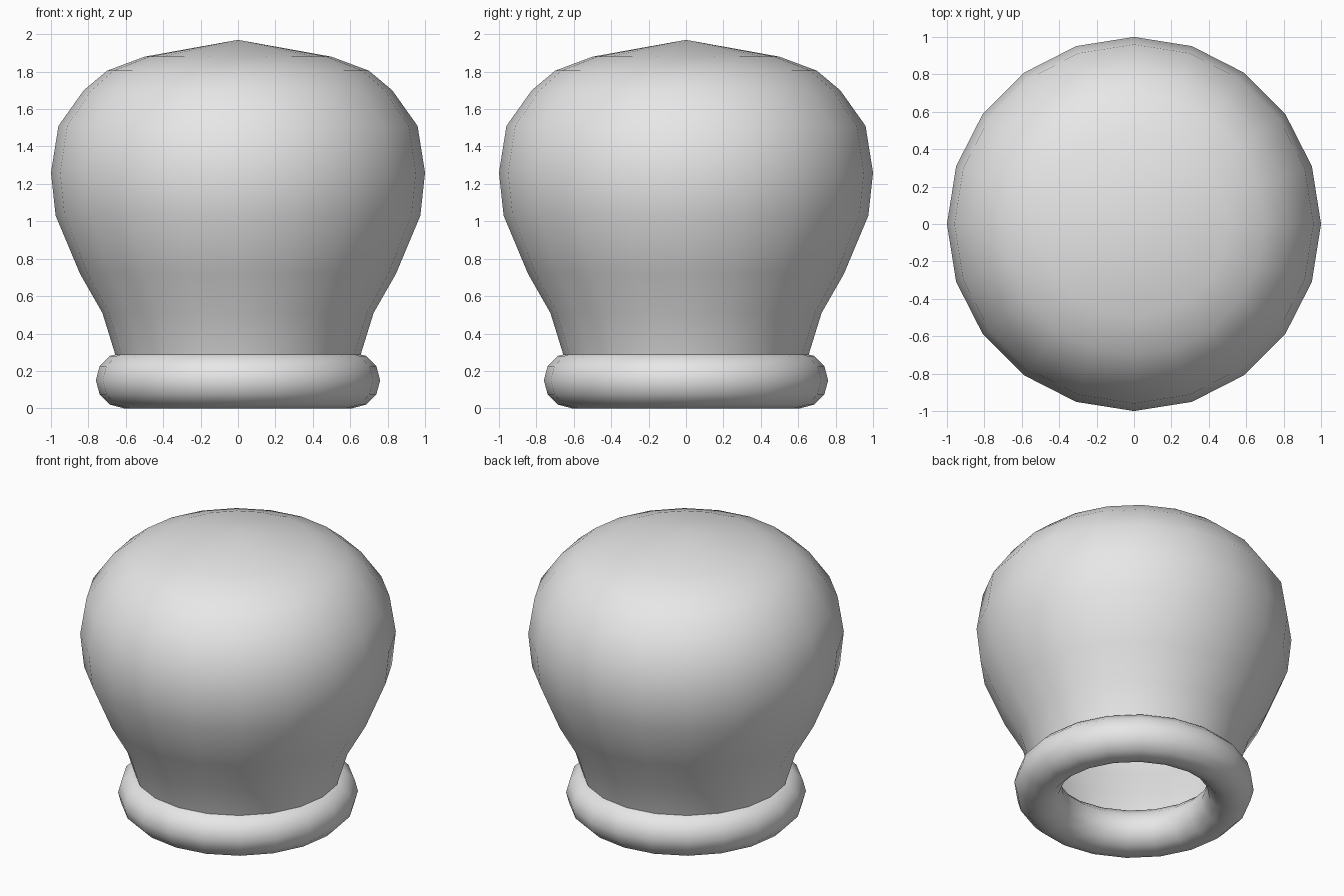
import bpy
import bmesh
from math import radians, cos, sin, tau

SIDES = 20

cube = bpy.data.objects.get("Cube")
if cube:
    bpy.data.objects.remove(cube, do_unlink=True)

grey = bpy.data.materials.new("light grey")
grey.use_nodes = True
color = (0.8, 0.8, 0.8, 1)
grey.diffuse_color = color
grey.node_tree.nodes["Principled BSDF"].inputs["Base Color"].default_value = color


def lathe(name, profile, closed=False):
    """Turn a (radius, height) profile around the z axis."""
    bm = bmesh.new()
    verts = [bm.verts.new((r, 0, z)) for r, z in profile]
    edges = [bm.edges.new(pair) for pair in zip(verts, verts[1:])]
    if closed:
        edges.append(bm.edges.new((verts[-1], verts[0])))
    bmesh.ops.spin(bm, geom=verts + edges, cent=(0, 0, 0), axis=(0, 0, 1),
                   angle=tau, steps=SIDES, use_duplicate=False)
    bmesh.ops.remove_doubles(bm, verts=bm.verts[:], dist=0.001)
    bmesh.ops.recalc_face_normals(bm, faces=bm.faces[:])
    # Make the open shell face outward
    bm.faces.ensure_lookup_table()
    outer = max(bm.faces, key=lambda f: f.calc_center_median().xy.length)
    if outer.normal.dot(outer.calc_center_median()) < 0:
        bmesh.ops.reverse_faces(bm, faces=bm.faces[:])
    for face in bm.faces:
        face.smooth = True
    mesh = bpy.data.meshes.new(name)
    bm.to_mesh(mesh)
    bm.free()
    mesh.materials.append(grey)
    obj = bpy.data.objects.new(name, mesh)
    bpy.context.collection.objects.link(obj)
    return obj


# Hollow bulb, open at the bottom with its rim hidden in the ring
lathe("bulb", [(0.61, 0.15), (0.66, 0.30), (0.725, 0.51), (0.845, 0.72),
               (0.975, 1.03), (1.0, 1.26), (0.96, 1.51), (0.825, 1.70),
               (0.70, 1.805), (0.50, 1.88), (0, 1.97)])

# Round ring at the base
lathe("base_ring", [(0.61 + 0.15 * cos(radians(a)), 0.15 + 0.15 * sin(radians(a)))
                    for a in range(0, 360, 30)], closed=True)
